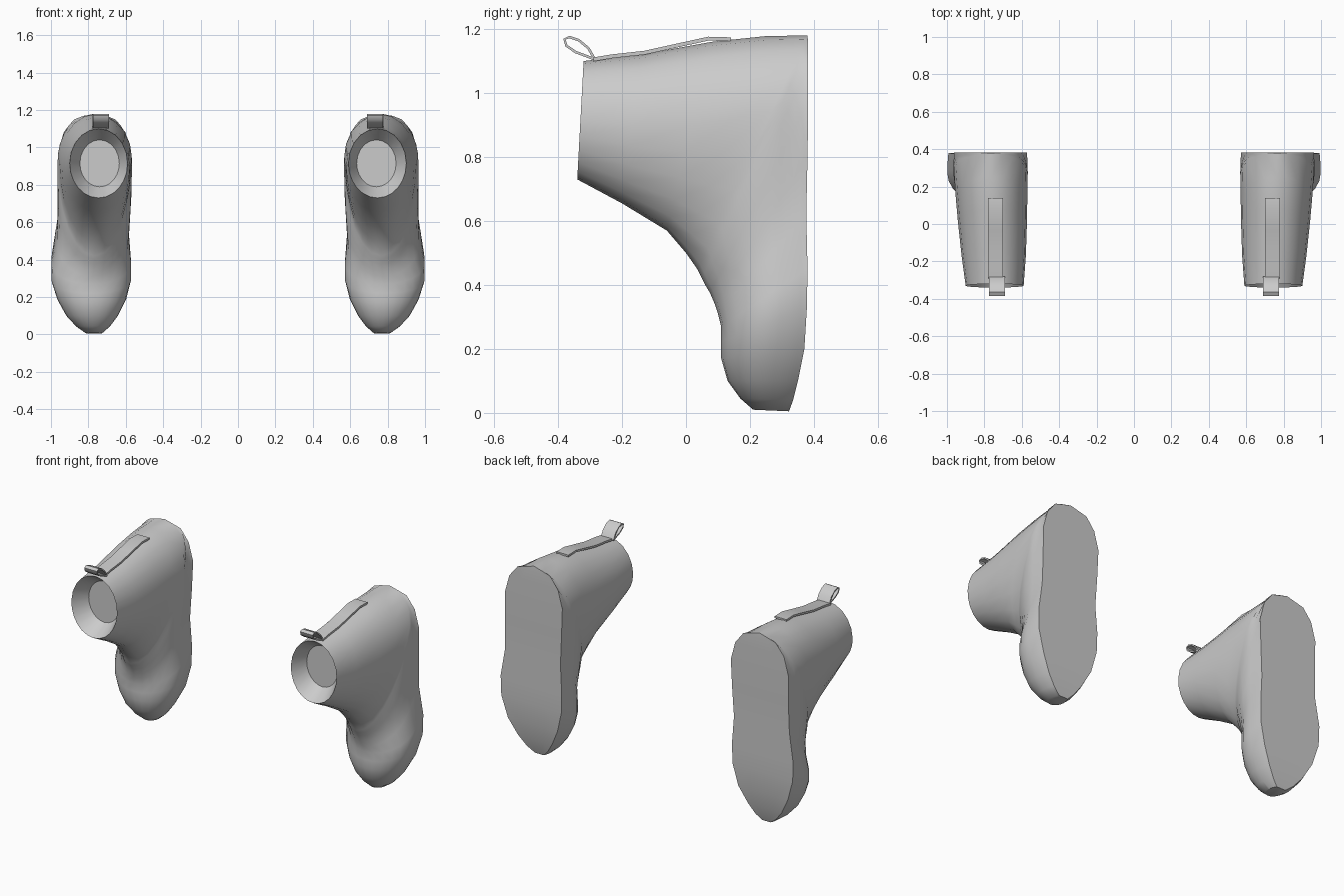
import bpy, bmesh
from math import sin, cos, acos, pi
from mathutils import Vector

if "Cube" in bpy.data.objects:
    bpy.data.objects.remove(bpy.data.objects["Cube"])

# Boot sections from shaft opening, round the heel, down to the toe:
# instep y,z | heel or sole y,z | widest point 0-1, half width, sole half width, centre x
SECTIONS = [
    (-.34, .73, -.32, 1.10, .50, .155, 0, .745),
    (-.20, .655, -.14, 1.12, .52, .172, 0, .750),
    (-.06, .57, .08, 1.16, .56, .185, 0, .757),
    (.00, .50, .25, 1.178, .62, .192, 0, .762),
    (.035, .45, .38, 1.18, .68, .197, 0, .765),
    (.05, .42, .382, 1.15, .68, .199, .11, .766),
    (.06, .40, .382, 1.08, .66, .199, .165, .767),
    (.075, .375, .382, .97, .65, .198, .195, .767),
    (.09, .34, .38, .80, .62, .193, .191, .770),
    (.10, .31, .376, .62, .60, .192, .188, .777),
    (.11, .27, .380, .45, .60, .213, .207, .785),
    (.11, .22, .378, .33, .60, .212, .204, .785),
    (.11, .17, .370, .20, .58, .184, .168, .782),
    (.13, .10, .350, .10, .55, .138, .115, .780),
    (.17, .045, .335, .04, .50, .090, .070, .775),
    (.21, .010, .322, .005, .50, .045, .030, .770),
]


def section(py, pz, qy, qz, c, w, chord, cx):
    """Closed loop: elliptical instep, sides, flat sole strip."""
    half = []
    for i in range(7):
        a = i / 6 * pi / 2
        half.append((w * sin(a), c * (1 - cos(a))))
    end = acos(chord / w)
    for i in range(1, 6):
        a = i / 5 * end
        half.append((w * cos(a), c + (1 - c) * sin(a) / sin(end)))
    half += [(chord * .5, 1), (0, 1)]
    loop = half + [(-x, u) for x, u in half[-2:0:-1]]
    return [Vector((cx + x, py + (qy - py) * u, pz + (qz - pz) * u)) for x, u in loop]


def finish(bm, name, side):
    for v in bm.verts:
        v.co.x *= side
    bmesh.ops.remove_doubles(bm, verts=bm.verts, dist=.0005)
    bmesh.ops.recalc_face_normals(bm, faces=bm.faces)
    me = bpy.data.meshes.new(name)
    bm.to_mesh(me)
    bm.free()
    ob = bpy.data.objects.new(name, me)
    bpy.context.collection.objects.link(ob)
    bpy.ops.object.select_all(action='DESELECT')
    ob.select_set(True)
    bpy.context.view_layer.objects.active = ob
    bpy.ops.object.shade_smooth_by_angle(angle=.7)
    return ob


def bridge(bm, a, b):
    n = len(a)
    for i in range(n):
        j = (i + 1) % n
        bm.faces.new((a[i], a[j], b[j], b[i]))


def boot(side, name):
    bm = bmesh.new()
    loops = [section(*s) for s in SECTIONS]
    # recessed cup inside the opening
    inner = [Vector((.74 + (p.x - .745) * .68, -.24, .915 + (p.z - .915) * .68)) for p in loops[0]]
    rings = [[bm.verts.new(p) for p in loop] for loop in [inner] + loops]
    for a, b in zip(rings, rings[1:]):
        bridge(bm, a, b)
    bm.faces.new(rings[0])
    bm.faces.new(rings[-1])
    finish(bm, name, side)


def ribbon(side, name, path, x0, x1, thick):
    """Flat strip of given thickness following a y,z path."""
    pts = [Vector((0, y, z)) for y, z in path]
    bm = bmesh.new()
    rings = []
    for i, p in enumerate(pts):
        t = (pts[min(i + 1, len(pts) - 1)] - pts[max(i - 1, 0)]).normalized()
        n = Vector((0, -t.z, t.y)) * thick / 2
        rings.append([bm.verts.new(Vector((x, 0, 0)) + p + n * s)
                      for x, s in ((x0, 1), (x1, 1), (x1, -1), (x0, -1))])
    for a, b in zip(rings, rings[1:]):
        bridge(bm, a, b)
    bm.faces.new(rings[0])
    bm.faces.new(rings[-1])
    finish(bm, name, side)


STRAP = [(.14, 1.168), (.07, 1.170), (-.03, 1.148), (-.13, 1.126), (-.23, 1.115), (-.29, 1.105)]
LOOP = [(-.285, 1.105), (-.305, 1.14), (-.335, 1.165), (-.365, 1.175), (-.38, 1.168),
        (-.374, 1.148), (-.345, 1.128), (-.31, 1.115), (-.285, 1.105)]

for side, label in ((1, "right"), (-1, "left")):
    boot(side, label + "_boot")
    ribbon(side, label + "_heel_strap", STRAP, .70, .78, .012)
    ribbon(side, label + "_pull_loop", LOOP, .69, .775, .008)
